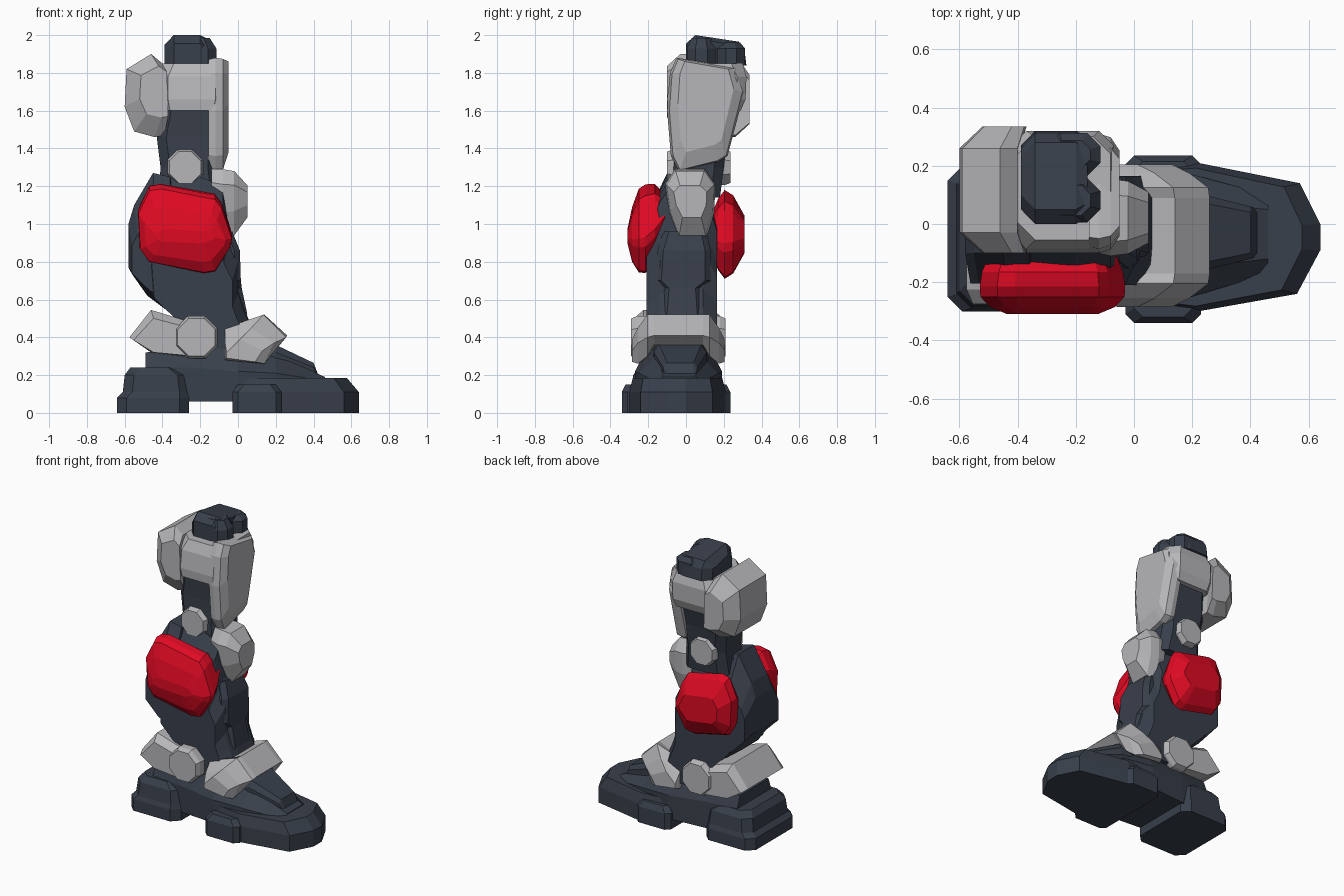
import bpy, bmesh, math


def material(name, rgb):
    m = bpy.data.materials.new(name)
    m.diffuse_color = (*rgb, 1)
    return m


DARK = material("dark slate", (0.040, 0.050, 0.070))
LIGHT = material("light grey", (0.47, 0.47, 0.49))
RED = material("red", (0.74, 0.003, 0.017))


def loft(name, mat, rings):
    """Skin rings of equal point count and cap both ends."""
    bm = bmesh.new()
    vs = [[bm.verts.new(p) for p in r] for r in rings]
    n = len(vs[0])
    for a, b in zip(vs, vs[1:]):
        for i in range(n):
            j = (i + 1) % n
            bm.faces.new((a[i], a[j], b[j], b[i]))
    bm.faces.new(vs[0][::-1])
    bm.faces.new(vs[-1])
    bmesh.ops.recalc_face_normals(bm, faces=bm.faces)
    me = bpy.data.meshes.new(name)
    bm.to_mesh(me)
    bm.free()
    me.materials.append(mat)
    ob = bpy.data.objects.new(name, me)
    bpy.context.collection.objects.link(ob)
    return ob


def slab(name, mat, axis, outline, layers):
    """Stack an outline along an axis; layers are (position, su, sv, du, dv)."""
    us, vs = zip(*outline)
    cu, cv = (min(us) + max(us)) / 2, (min(vs) + max(vs)) / 2
    rings = []
    for pos, su, sv, du, dv in layers:
        ring = []
        for u, v in outline:
            p = [cu + (u - cu) * su + du, cv + (v - cv) * sv + dv]
            p.insert(axis, pos)
            ring.append(p)
        rings.append(ring)
    return loft(name, mat, rings)


def tower(name, mat, sections):
    """Chamfered rectangles stacked upward: (z, x0, x1, y0, y1, chamfer)."""
    return loft(name, mat, [[
        (x0 + c, y0, z), (x1 - c, y0, z), (x1, y0 + c, z), (x1, y1 - c, z),
        (x1 - c, y1, z), (x0 + c, y1, z), (x0, y1 - c, z), (x0, y0 + c, z)]
        for z, x0, x1, y0, y1, c in sections])


def disc(name, cx, cz, r, y0, y1):
    """Octagonal joint cap running through the leg, bevelled at both ends."""
    o = [(cx + r * math.cos((k + .5) * math.pi / 4),
          cz + r * math.sin((k + .5) * math.pi / 4)) for k in range(8)]
    slab(name, LIGHT, 1, o, [(y0, .88, .88, 0, 0), (y0 + .03, 1, 1, 0, 0),
                             (y1 - .03, 1, 1, 0, 0), (y1, .88, .88, 0, 0)])


# --- foot ---
slab("toe_sole", DARK, 2,
     [(.64, -.09), (.64, .0), (.57, .14), (.22, .21), (-.03, .19),
      (-.03, -.27), (.22, -.30), (.56, -.24)],
     [(0, 1, 1, 0, 0), (.11, 1, 1, 0, 0), (.185, .87, .93, -.02, 0)])
for side, y0, y1 in (("front", -.34, -.2), ("back", .1, .235)):
    tower("sole_lug_" + side, DARK, [(0, -.03, .23, y0, y1, .03),
                                     (.11, -.03, .23, y0, y1, .03),
                                     (.15, .0, .2, y0 + .02, y1 - .02, .03)])
tower("heel", DARK, [(0, -.64, -.26, -.30, .20, .05), (.08, -.64, -.26, -.30, .20, .05),
                     (.11, -.61, -.26, -.29, .19, .05), (.20, -.60, -.27, -.28, .18, .05),
                     (.24, -.57, -.32, -.25, .15, .05)])


def foot_section(x, y0, y1, z0, zm, zt, inset):
    return [(x, y0, z0), (x, y1, z0), (x, y1, zm), (x, y1 - inset, zt),
            (x, y0 + inset, zt), (x, y0, zm)]


loft("foot_body", DARK, [foot_section(-.49, -.23, .14, .06, .24, .32, .03),
                         foot_section(-.26, -.25, .17, .06, .24, .34, .04),
                         foot_section(.0, -.27, .19, .06, .22, .36, .07),
                         foot_section(.2, -.25, .17, .06, .21, .31, .10),
                         foot_section(.46, -.17, .10, .06, .17, .19, .05)])
loft("instep_ridge", DARK, [foot_section(-.05, -.18, .12, .2, .34, .40, .03),
                            foot_section(.20, -.17, .11, .2, .32, .36, .03),
                            foot_section(.40, -.12, .06, .18, .24, .265, .02),
                            foot_section(.425, -.11, .05, .16, .18, .20, .01)])


# --- ankle armour: flared arch over the instep ---
def arch_section(y, x0, x1, top, mid, low, low_x, rear):
    return [(x0, y, top - .07), (x1 - .12, y, top), (x1, y, mid),
            (low_x, y, low), (x0, y, rear)]


half = [(.245, -.06, .13, .39, .33, .27, .09, .29), (.215, -.07, .19, .45, .37, .26, .14, .28),
        (.165, -.07, .255, .52, .40, .30, .17, .28), (.13, .0, .26, .52, .41, .36, .20, .34)]
loft("front_ankle_guard", LIGHT,
     [arch_section(-.04 - h[0], *h[1:]) for h in half] +
     [arch_section(-.04 + h[0], *h[1:]) for h in half[::-1]])
slab("rear_ankle_guard", LIGHT, 1,
     [(-.575, .40), (-.46, .545), (-.28, .49), (-.28, .30), (-.46, .32)],
     [(-.275, .92, .8, .01, -.02), (-.225, 1, 1, 0, 0), (.145, 1, 1, 0, 0), (.195, .92, .8, .01, -.02)])
disc("ankle_joint", -.22, .40, .122, -.29, .21)

# --- shin ---
slab("shin", DARK, 1,
     [(-.42, 1.24), (-.50, 1.05), (-.48, .72), (-.32, .53), (-.30, .30), (.04, .30),
      (.07, .46), (.03, .56), (.0, .66), (.0, .86), (-.05, .98), (-.08, 1.20), (-.2, 1.25)],
     [(-.21, .86, .70, 0, -.13), (-.14, 1, .9, 0, -.045), (-.08, 1, 1, 0, 0),
      (.09, 1, 1, 0, 0), (.165, .86, .72, 0, -.12)])
slab("calf", DARK, 1,
     [(-.45, 1.27), (-.36, 1.25), (-.25, .60), (-.36, .53), (-.48, .62),
      (-.58, .77), (-.58, 1.0), (-.55, 1.10)],
     [(-.205, .95, .62, .01, -.08), (-.10, 1, 1, 0, 0), (.07, 1, 1, 0, 0), (.165, .95, .65, .01, -.08)])
tower("shin_front_plate", DARK, [(.52, -.1, .05, -.13, .09, .03), (.66, -.1, .02, -.12, .08, .03),
                                 (.70, -.1, .015, -.16, .13, .03), (.86, -.1, .01, -.15, .13, .03),
                                 (.96, -.1, -.03, -.12, .11, .03)])

# --- red side plates, ridged along the middle ---
red_outline = [(-.53, 1.07), (-.47, 1.20), (-.41, 1.21), (-.12, 1.15), (-.085, 1.10),
               (-.03, .93), (-.04, .88), (-.12, .75), (-.18, .74), (-.47, .80), (-.52, .87)]
slab("side_plate_front", RED, 1, red_outline,
     [(-.11, .88, .40, 0, .085), (-.165, .97, .86, 0, .035), (-.215, 1, 1, 0, 0),
      (-.25, .99, .94, 0, -.01), (-.285, .86, .62, 0, -.03), (-.31, .62, .16, 0, -.04)])
slab("side_plate_back", RED, 1, [(x * .89 - .058, z - .03) for x, z in red_outline],
     [(.13, .8, .4, 0, 0), (.17, .95, .8, 0, 0), (.205, 1, 1, 0, 0),
      (.25, .96, .88, 0, 0), (.31, .66, .42, 0, .0)])

# --- knee ---
slab("knee_cap", LIGHT, 0,
     [(-.06, 1.29), (.10, 1.29), (.155, 1.21), (.15, 1.06), (.11, .92),
      (-.04, .92), (-.09, 1.06), (-.11, 1.21)],
     [(-.14, .9, .9, 0, .02), (-.08, 1, 1, 0, 0), (-.02, .94, .92, 0, .005),
      (.05, .66, .46, 0, .015)])
disc("knee_joint", -.28, 1.30, .102, -.10, .235)

# --- thigh ---
tower("thigh_core", DARK, [(1.14, -.42, -.09, -.08, .18, .05), (1.30, -.41, -.11, -.065, .20, .05),
                           (1.46, -.43, -.10, -.06, .22, .05), (1.62, -.40, -.09, -.07, .26, .05),
                           (1.84, -.40, -.09, -.04, .28, .05)])
tower("thigh_collar", LIGHT, [(1.60, -.41, -.08, -.095, .29, .05), (1.66, -.42, -.07, -.10, .315, .05),
                              (1.78, -.42, -.07, -.085, .32, .05), (1.85, -.40, -.08, -.055, .30, .06)])
slab("thigh_side_panel", LIGHT, 0,
     [(-.05, 1.88), (.27, 1.83), (.31, 1.70), (.22, 1.36), (.17, 1.33),
      (-.04, 1.28), (-.08, 1.36), (-.10, 1.60), (-.085, 1.80)],
     [(-.155, .97, .97, 0, 0), (-.12, 1, 1, 0, 0), (-.08, .94, .98, 0, 0), (-.05, .72, .80, 0, .04)])
slab("thigh_outer_pod", LIGHT, 1,
     [(-.59, 1.82), (-.46, 1.90), (-.40, 1.85), (-.39, 1.47), (-.44, 1.46),
      (-.55, 1.49), (-.60, 1.62)],
     [(-.10, .72, .62, .05, .02), (-.03, 1, 1, 0, 0), (.26, 1, 1, 0, 0), (.335, .72, .6, .05, -.02)])

# --- hip cap: sloped block with two lobes on the inner side ---
loft("hip_cap_core", DARK, [
    [(x, .0 + i, 1.84), (x, .32 - i, 1.84), (x, .31 - i, 1.92), (x, .28 - i, 1.965 - i),
     (x, .05 + i, 2.0 - i), (x, .0 + i, 1.955 - i)]
    for x, i in ((-.388, .05), (-.34, .0), (-.20, .0), (-.16, .02))])
for side, y0, y1, top in (("front", .005, .158, 1.985), ("back", .166, .312, 1.96)):
    tower("hip_cap_lobe_" + side, DARK,
          [(1.84, -.30, -.115, y0, y1, .045), (1.93, -.30, -.115, y0, y1, .045),
           (top, -.28, -.15, y0 + .025, y1 - .025, .03)])
